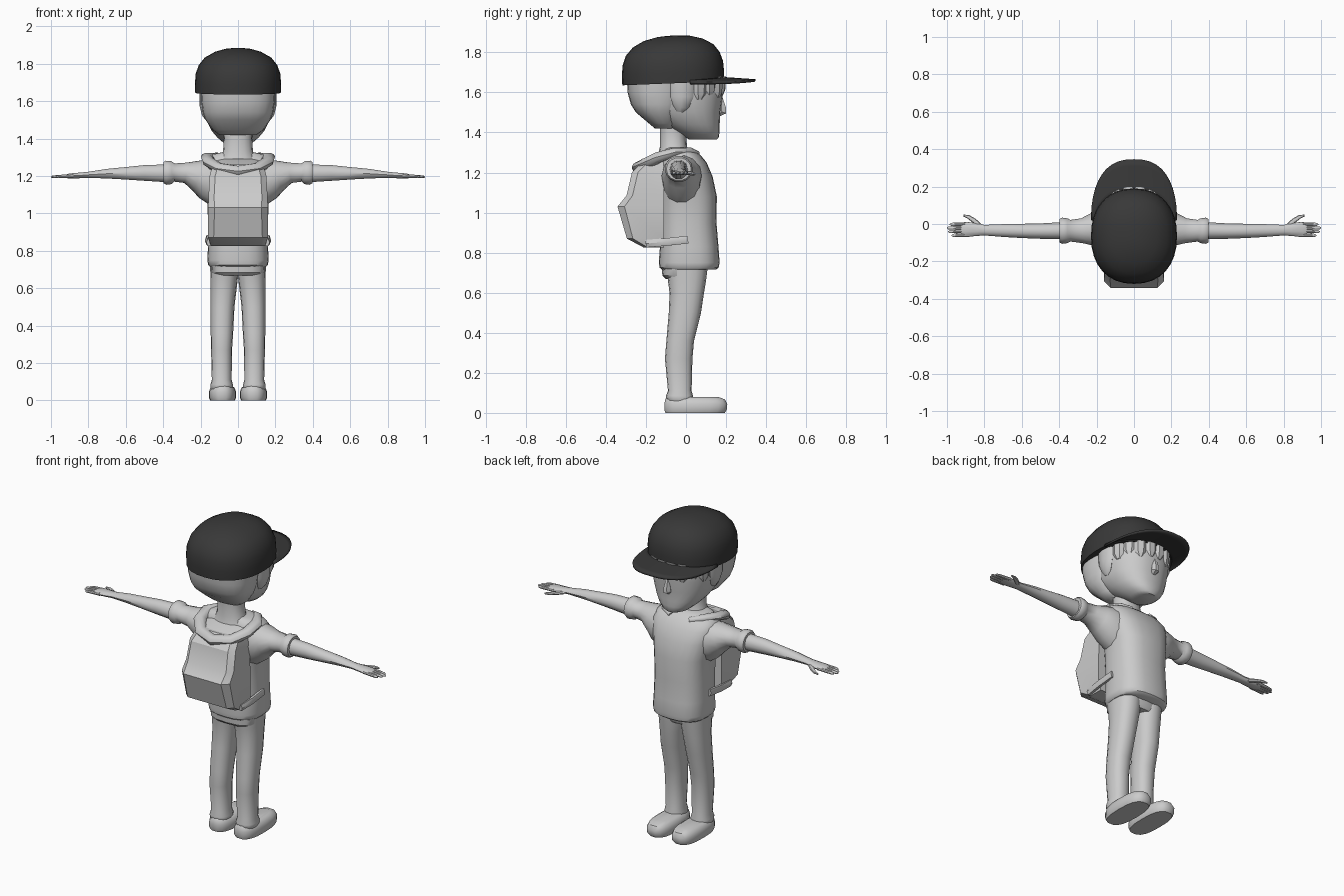
import bpy, bmesh, math
from mathutils import Vector


def material(name, c):
    m = bpy.data.materials.new(name)
    m.diffuse_color = (*c, 1)
    return m


GREY = material("light grey", (0.6, 0.6, 0.6))
DARK = material("cap charcoal", (0.04, 0.04, 0.04))


def loft(name, rings, mat=GREY, mirror=False, angle=40, closed=True):
    """Skin a list of equal-length point rings; cap the ends if closed."""
    bm = bmesh.new()
    vr = [[bm.verts.new(p) for p in r] for r in rings]
    n = len(vr[0])
    for r0, r1 in zip(vr, vr[1:]):
        for i in range(n if closed else n - 1):
            j = (i + 1) % n
            bm.faces.new((r0[i], r0[j], r1[j], r1[i]))
    if closed:
        bm.faces.new(vr[0])
        bm.faces.new(vr[-1])
    bmesh.ops.recalc_face_normals(bm, faces=bm.faces)
    me = bpy.data.meshes.new(name)
    bm.to_mesh(me)
    bm.free()
    for p in me.polygons:
        p.use_smooth = True
    me.set_sharp_from_angle(angle=math.radians(angle))
    me.materials.append(mat)
    ob = bpy.data.objects.new(name, me)
    bpy.context.collection.objects.link(ob)
    if mirror:
        ob.modifiers.new("mirror", 'MIRROR').use_mirror_merge = False
    return ob


def se(v, p):
    return math.copysign(abs(v) ** (2 / p), v)


def stack(name, secs, mat=GREY, n=16, p=2.3, x=0, tilt=0, **kw):
    """Rounded sections up z: (z, y back, y front, half width[, x])."""
    rings = []
    for s in secs:
        z, y0, y1, hw = s[:4]
        cx = s[4] if len(s) > 4 else x
        r = []
        for i in range(n):
            a = math.tau * i / n
            y = (y0 + y1) / 2 + (y1 - y0) / 2 * se(math.sin(a), p)
            r.append((cx + hw * se(math.cos(a), p), y, z + tilt * y))
        rings.append(r)
    return loft(name, rings, mat, **kw)


def sweep(name, pts, n=10, up=(0, 0, 1), mat=GREY, **kw):
    """Elliptic sections along a path: (x, y, z, side radius, up radius)."""
    P = [Vector(q[:3]) for q in pts]
    rings = []
    for i, q in enumerate(pts):
        t = (P[min(i + 1, len(P) - 1)] - P[max(i - 1, 0)]).normalized()
        s = t.cross(Vector(up)).normalized()
        v = s.cross(t)
        rings.append([P[i] + s * q[3] * math.cos(math.tau * k / n)
                      + v * q[4] * math.sin(math.tau * k / n) for k in range(n)])
    return loft(name, rings, mat, **kw)


# Shoes, trousers and hips
stack("shoe", [(0, -.105, .195, .066), (.015, -.11, .205, .073), (.045, -.11, .208, .073),
               (.068, -.105, .195, .064), (.08, -.095, .16, .045)],
      x=.083, n=18, p=2.7, mirror=True)
stack("trouser_leg", [(.05, -.085, .03, .052, .087), (.065, -.098, .035, .06, .087),
                      (.085, -.1, .035, .06, .087), (.11, -.09, .028, .053, .087),
                      (.27, -.105, .032, .056, .088), (.36, -.098, .04, .06, .086),
                      (.5, -.086, .075, .064, .083), (.6, -.082, .09, .07, .077),
                      (.66, -.09, .1, .074, .074), (.74, -.1, .11, .075, .074)], mirror=True)
stack("hips", [(.668, -.1, .09, .13), (.685, -.118, .1, .145), (.74, -.122, .11, .148)], p=2.8)

# Shirt and sleeves
stack("shirt", [(.715, -.12, .15, .15), (.725, -.132, .163, .16), (.75, -.136, .168, .164),
                (.83, -.13, .162, .16), (.95, -.13, .152, .16), (1.08, -.135, .154, .165),
                (1.18, -.14, .133, .188), (1.25, -.135, .103, .2), (1.29, -.12, .07, .185),
                (1.315, -.11, .04, .14), (1.325, -.1, .015, .09)], n=24, p=2.6)
sweep("sleeve", [(.11, -.02, 1.165, .1, .13), (.17, -.022, 1.185, .1, .112),
                 (.22, -.03, 1.203, .088, .085), (.28, -.036, 1.217, .066, .056),
                 (.34, -.036, 1.218, .058, .05), (.355, -.036, 1.218, .066, .063),
                 (.385, -.036, 1.217, .07, .066), (.398, -.036, 1.217, .062, .058)],
      n=14, mirror=True)

# Arms and hands
sweep("arm", [(.38, -.036, 1.214, .046, .05), (.5, -.038, 1.216, .041, .044),
              (.6, -.037, 1.214, .038, .035), (.7, -.035, 1.212, .034, .027),
              (.8, -.033, 1.206, .028, .017), (.84, -.03, 1.203, .034, .016),
              (.9, -.029, 1.2, .04, .014), (.925, -.029, 1.198, .034, .008)], mirror=True)
for i, (y, tip) in enumerate([(-.059, .975), (-.039, .993), (-.019, 1.0), (0, .985)]):
    sweep(f"finger_{i + 1}", [(.88, y, 1.2, .01, .01), (.95, y - .001, 1.197, .0095, .009),
                              (tip - .008, y - .002, 1.195, .008, .007),
                              (tip, y - .002, 1.194, .003, .003)], n=8, mirror=True)
sweep("thumb", [(.82, -.012, 1.2, .012, .01), (.855, .018, 1.197, .013, .01),
                (.885, .038, 1.194, .01, .009), (.912, .046, 1.192, .005, .005)],
      n=8, mirror=True)

# Hood lying round the neck and over the top of the pack
half = [(.06, .055, 1.292, .016, .016), (.115, .02, 1.305, .026, .02),
        (.165, -.06, 1.302, .034, .022), (.155, -.14, 1.275, .036, .028),
        (.1, -.205, 1.24, .036, .03)]
sweep("hood_rim", half + [(0, -.235, 1.225, .036, .03)]
      + [(-a, *r) for a, *r in reversed(half)], n=10)
stack("hood_fill", [(1.27, -.22, .03, .14), (1.298, -.21, .02, .13), (1.315, -.13, 0, .09)],
      tilt=.2)

# Backpack with a bulging lower pocket, and its side straps
pack = []
for z, yb, hw, c in [(.825, -.21, .145, .02), (.87, -.295, .16, .03), (1.03, -.342, .16, .035),
                     (1.085, -.297, .158, .03), (1.2, -.27, .152, .03), (1.262, -.21, .135, .03)]:
    h = [(hw, -.11), (hw, yb + c), (hw - c, yb)]
    pack.append([(x, y, z) for x, y in h] + [(-x, y, z) for x, y in reversed(h)])
loft("backpack", pack, angle=30)
sweep("pack_strap", [(.155, -.2, .845, .014, .022), (.163, -.1, .853, .014, .022),
                     (.162, .01, .865, .012, .022)], n=6, mirror=True)

# Neck, head and nose
stack("neck", [(1.29, -.14, .02, .1), (1.33, -.13, .005, .08), (1.4, -.13, .0, .076),
               (1.5, -.13, .03, .08)])
stack("head", [(1.365, .015, .155, .05), (1.375, -.0, .163, .075), (1.405, -.06, .168, .11),
               (1.44, -.12, .168, .14), (1.5, -.2, .172, .17), (1.57, -.25, .183, .185),
               (1.64, -.26, .185, .19), (1.75, -.24, .15, .17)], n=24)
sweep("nose", [(0, .17, 1.58, .01, .012), (0, .178, 1.525, .02, .024),
               (0, .178, 1.503, .024, .027), (0, .165, 1.487, .014, .01)],
      n=6, up=(0, 1, 0))

# Hair: back shell, sideburns and fringe locks
stack("hair_back", [(1.42, -.155, -.06, .1), (1.445, -.185, -.04, .135),
                    (1.5, -.25, -.02, .174), (1.54, -.275, 0, .188), (1.6, -.292, .01, .197),
                    (1.68, -.295, .02, .2)], n=24, p=2.5)
sweep("sideburn", [(.186, -.02, 1.67, .06, .02), (.186, -.02, 1.58, .058, .02),
                   (.176, -.025, 1.53, .04, .018), (.166, -.03, 1.505, .018, .01)],
      n=8, up=(1, 0, 0), mirror=True)
for i, (x, y, nx, low) in enumerate([(.03, .18, .1, 1.585), (.09, .16, .5, 1.57),
                                     (.135, .12, 1.1, 1.58), (.17, .07, 2.5, 1.565)]):
    sweep(f"fringe_lock_{i + 1}", [(x, y, 1.68, .035, .02), (x, y, low + .03, .032, .017),
                                   (x - .004, y - .003, low, .014, .008)],
          n=6, up=(nx, 1, 0), mirror=True)

# Cap: dome and curved brim
stack("cap_dome", [(1.648, -.318, .19, .229), (1.7, -.32, .19, .23), (1.75, -.316, .185, .226),
                   (1.795, -.3, .168, .21), (1.835, -.265, .137, .178), (1.865, -.21, .085, .125),
                   (1.882, -.14, .02, .065), (1.886, -.09, -.04, .02)],
      mat=DARK, n=32, p=2.25, tilt=.04)
rows = []
for k in range(6):
    f, row = k / 5, []
    for i in range(21):
        a = math.pi * i / 20
        c, s = math.cos(a), math.sin(a)
        xi, yi = .215 * c, .02 + .15 * s
        xo, yo = .226 * se(c, 2.5), .02 + .326 * se(s, 2.4)
        x, y = xi + (xo - xi) * f, yi + (yo - yi) * f
        row.append((x, y, 1.672 - .3 * x * x - .012 * f))
    rows.append(row)
brim = loft("cap_brim", rows, DARK, closed=False)
m = brim.modifiers.new("thickness", 'SOLIDIFY')
m.thickness, m.offset = .012, 0
